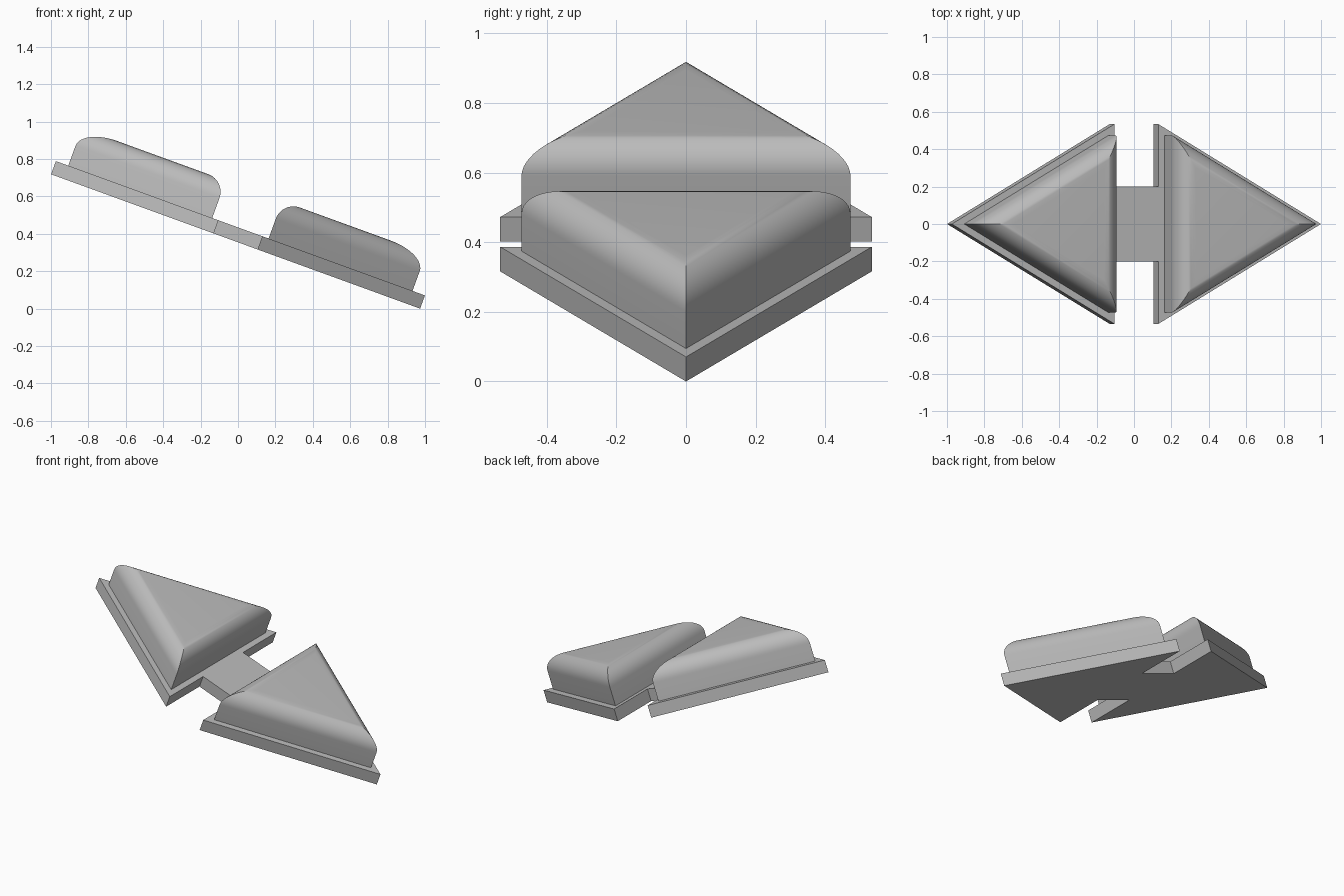
import bpy, bmesh, math
from mathutils import Matrix, Vector

if "Cube" in bpy.data.objects:
    bpy.data.objects.remove(bpy.data.objects["Cube"])

TILT = math.radians(20)
TIP = 1.05          # plate half length along the slope
BASE = 0.125        # distance of the triangle bases from the middle
THICK = 0.075
HALF = (TIP - BASE) / math.sqrt(3)
NECK = 0.2          # half width of the connecting strip
CENTRE = BASE + (TIP - BASE) / 3
PLACE = Matrix.Translation((-THICK * math.sin(TILT) / 2, 0, TIP * math.sin(TILT))) \
    @ Matrix.Rotation(TILT, 4, 'Y')

grey = bpy.data.materials.new("grey")
grey.use_nodes = True
colour = (0.5, 0.5, 0.5, 1)
grey.diffuse_color = colour
grey.node_tree.nodes["Principled BSDF"].inputs["Base Color"].default_value = colour


def finish(name, bm, smooth=False):
    bmesh.ops.recalc_face_normals(bm, faces=bm.faces)
    mesh = bpy.data.meshes.new(name)
    bm.to_mesh(mesh)
    bm.free()
    mesh.materials.append(grey)
    obj = bpy.data.objects.new(name, mesh)
    bpy.context.collection.objects.link(obj)
    obj.matrix_world = PLACE
    if smooth:
        bpy.ops.object.select_all(action='DESELECT')
        obj.select_set(True)
        bpy.context.view_layer.objects.active = obj
        bpy.ops.object.shade_smooth_by_angle(angle=math.radians(30))


def loft(bm, rings):
    # Skin a stack of equal rings and close both ends
    rings = [[bm.verts.new(p) for p in ring] for ring in rings]
    for low, high in zip(rings, rings[1:]):
        for i in range(len(low)):
            j = (i + 1) % len(low)
            bm.faces.new((low[i], low[j], high[j], high[i]))
    bm.faces.new(rings[0][::-1])
    bm.faces.new(rings[-1])


# Base plate: two triangles joined by a strip
half_outline = [(BASE, -NECK), (BASE, -HALF), (TIP, 0), (BASE, HALF), (BASE, NECK)]
outline = half_outline + [(-x, -y) for x, y in half_outline]
bm = bmesh.new()
loft(bm, [[(x, y, z) for x, y in outline] for z in (0, THICK)])
finish("base_plate", bm)

# Raised triangular caps with a rounded upper edge
WALL, RADIUS, INRADIUS, STEPS = 0.113, 0.1, 0.273, 12


def cap_ring(side, inset, z):
    reach = 2 * (INRADIUS - inset)
    return [Vector((side * (CENTRE + reach * math.cos(a)), reach * math.sin(a), z))
            for a in (k * math.tau / 3 for k in range(3))]


for name, side in (("left_cap", 1), ("right_cap", -1)):
    rings = [cap_ring(side, 0, THICK)]
    for k in range(STEPS + 1):
        a = k / STEPS * math.pi / 2
        rings.append(cap_ring(side, RADIUS * (1 - math.cos(a)),
                              THICK + WALL + RADIUS * math.sin(a)))
    bm = bmesh.new()
    loft(bm, rings)
    finish(name, bm, smooth=True)
